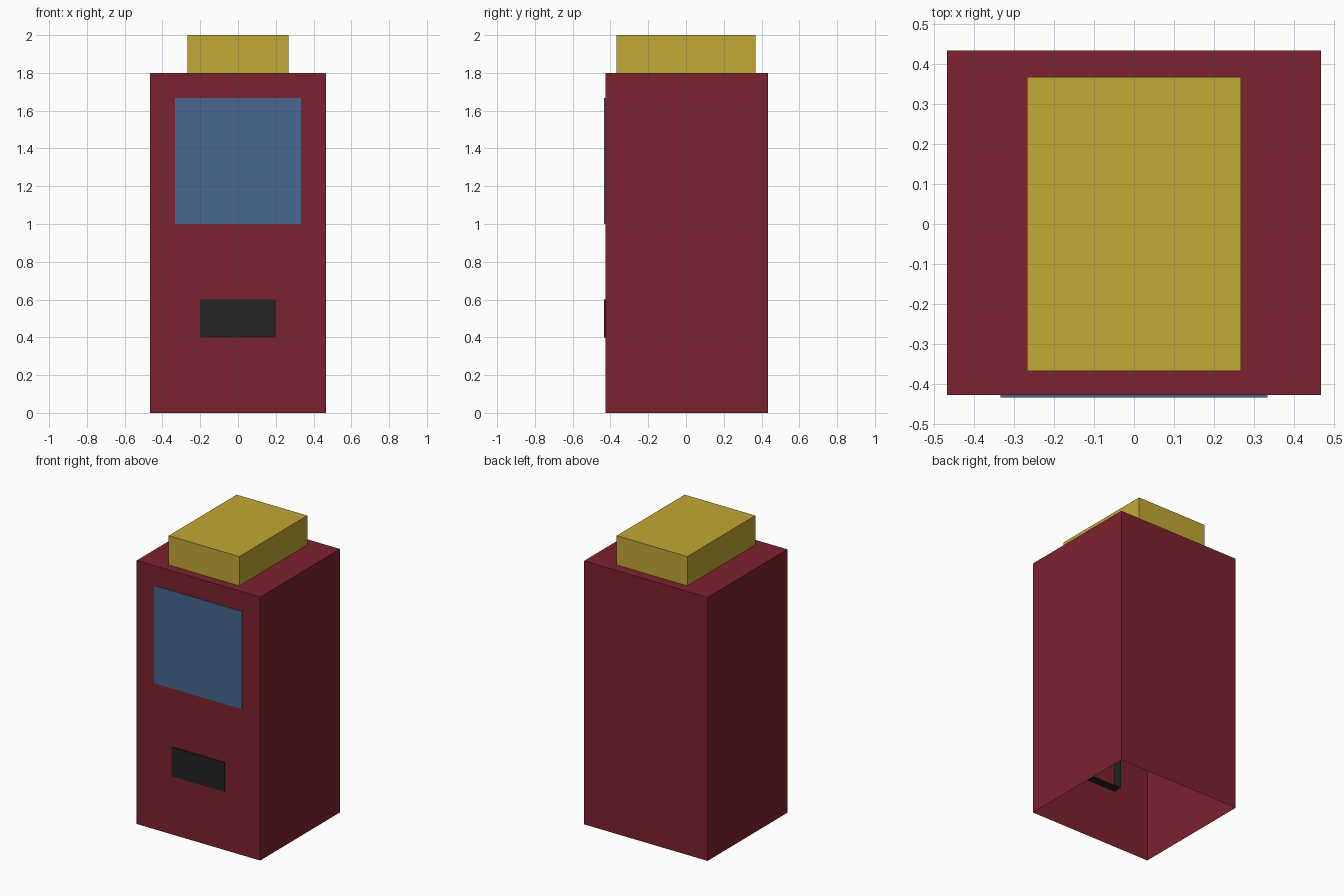
import bpy, bmesh

if "Cube" in bpy.data.objects:
    bpy.data.objects.remove(bpy.data.objects["Cube"])


def material(name, rgb):
    # sRGB 0-255 to linear
    lin = [((c / 255 + 0.055) / 1.055) ** 2.4 for c in rgb]
    m = bpy.data.materials.new(name)
    m.diffuse_color = (*lin, 1)
    m.use_nodes = True
    m.node_tree.nodes["Principled BSDF"].inputs["Base Color"].default_value = m.diffuse_color
    return m


RED = material("dark_red", (124, 34, 46))
YELLOW = material("mustard_yellow", (194, 168, 53))
BLUE = material("glass_blue", (71, 103, 144))
BLACK = material("charcoal", (35, 35, 35))


def open_box(name, lo, hi, mat, open_dir):
    """Box between two corners, with the face pointing along open_dir removed."""
    bm = bmesh.new()
    bmesh.ops.create_cube(bm, size=1)
    bm.normal_update()
    gone = [f for f in bm.faces
            if sum(a * b for a, b in zip(f.normal, open_dir)) > 0.9]
    bmesh.ops.delete(bm, geom=gone, context='FACES_ONLY')
    for v in bm.verts:
        v.co = [l + (c + 0.5) * (h - l) for c, l, h in zip(v.co, lo, hi)]
    me = bpy.data.meshes.new(name)
    bm.to_mesh(me)
    bm.free()
    me.materials.append(mat)
    ob = bpy.data.objects.new(name, me)
    bpy.context.collection.objects.link(ob)
    return ob


DOWN, BACK = (0, 0, -1), (0, 1, 0)
FRONT, INNER = -0.4333, -0.3667

# Hollow cabinet, open underneath
open_box("cabinet", (-0.4667, -0.4267, 0), (0.4667, 0.4333, 1.8), RED, DOWN)
# Cap on the roof
open_box("roof_cap", (-0.2667, -0.3667, 1.8), (0.2667, 0.3667, 2.0), YELLOW, DOWN)
# Front panels, set into the cabinet and open at the back
open_box("window", (-0.3333, FRONT, 1.0), (0.3333, INNER, 1.6667), BLUE, BACK)
open_box("slot", (-0.2, FRONT, 0.4), (0.2, INNER, 0.6), BLACK, BACK)
